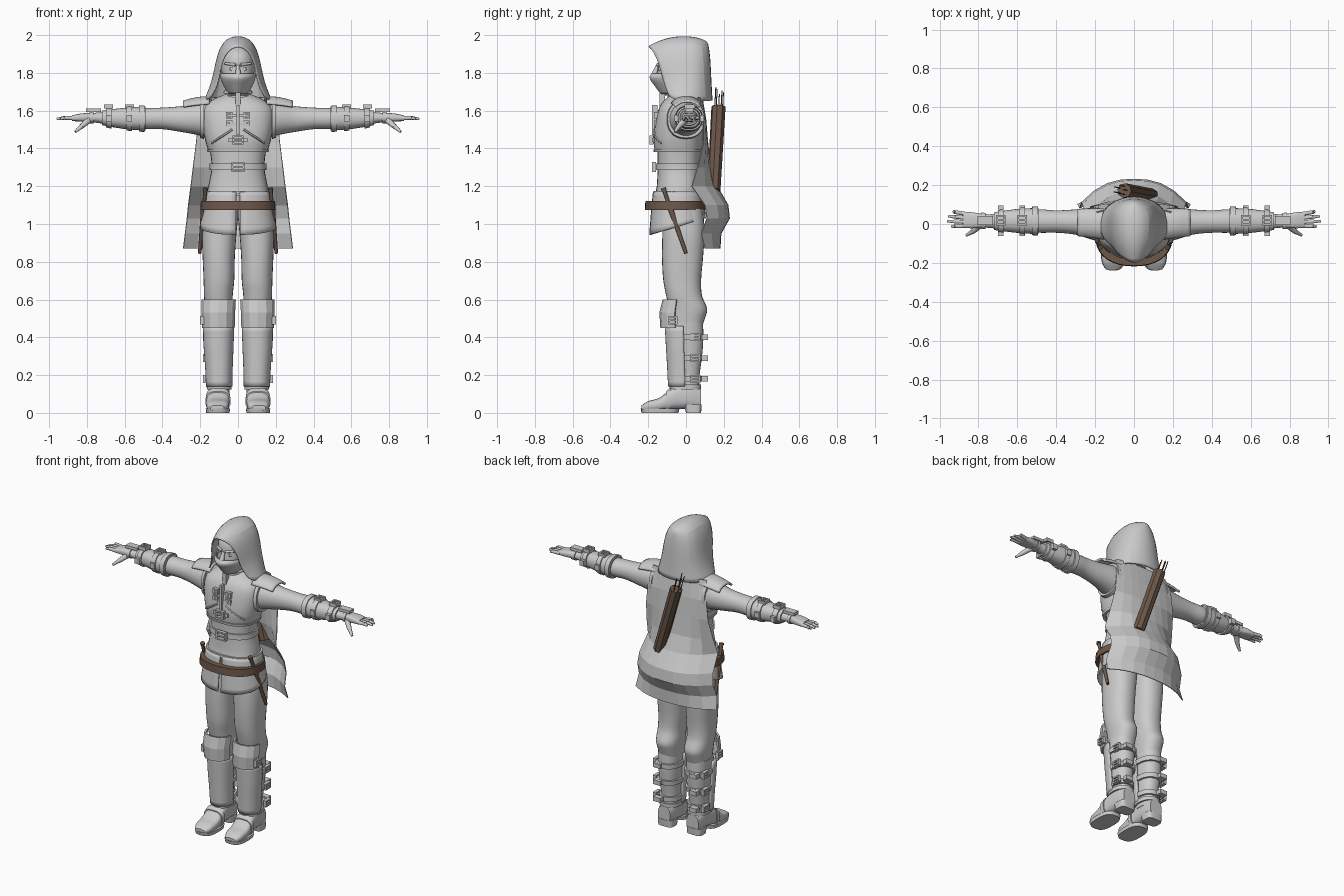
import bpy, bmesh, math
from mathutils import Vector, Matrix

if "Cube" in bpy.data.objects:
    bpy.data.objects.remove(bpy.data.objects["Cube"])


def material(name, rgb):
    m = bpy.data.materials.new(name)
    m.use_nodes = True
    m.diffuse_color = (*rgb, 1)
    m.node_tree.nodes["Principled BSDF"].inputs["Base Color"].default_value = (*rgb, 1)
    return m


GREY = material("plain grey", (.6, .6, .6))
BROWN = material("leather brown", (.15, .095, .065))
PLACE = {"x": lambda t, a, b: (t, a, b), "y": lambda t, a, b: (a, t, b), "z": lambda t, a, b: (a, b, t)}
smooth_parts = []


def finish(name, bm, mat, mirror=False, thick=0, subdiv=0, smooth=True):
    bmesh.ops.recalc_face_normals(bm, faces=bm.faces)
    me = bpy.data.meshes.new(name)
    bm.to_mesh(me)
    bm.free()
    me.materials.append(mat)
    ob = bpy.data.objects.new(name, me)
    bpy.context.collection.objects.link(ob)
    if mirror:
        ob.modifiers.new("Mirror", "MIRROR")
    if subdiv:
        ob.modifiers.new("Subdivision", "SUBSURF").levels = subdiv
        ob.modifiers["Subdivision"].render_levels = subdiv
    if thick:
        mod = ob.modifiers.new("Solidify", "SOLIDIFY")
        mod.thickness, mod.offset = thick, 0
    if smooth:
        smooth_parts.append(ob)
    return ob


def sample(rows, t):
    """Smoothly interpolated section bounds at position t."""
    i = max(k for k in range(len(rows) - 1) if k == 0 or rows[k][0] <= t)
    def slope(k, c):
        lo, hi = rows[max(k - 1, 0)], rows[min(k + 1, len(rows) - 1)]
        return (hi[c] - lo[c]) / (hi[0] - lo[0])
    p, q = rows[i], rows[i + 1]
    d = q[0] - p[0]
    u = (t - p[0]) / d
    out = [t]
    for c in range(1, 5):
        e = u * u * (3 - 2 * u)
        out.append(p[c] * (1 - e) + q[c] * e + d * (u * (1 - u) ** 2 * slope(i, c) - u * u * (1 - u) * slope(i + 1, c)))
    return out


def loft(name, axis, rows, mat=GREY, n=28, power=2.3, arc=None, fine=4, tweak=None, **kw):
    """Skin through rounded sections, each row being (position, min a, max a, min b, max b)."""
    bm = bmesh.new()
    ts = [p[0] + (q[0] - p[0]) * k / fine for p, q in zip(rows, rows[1:]) for k in range(fine)] + [rows[-1][0]]
    start, end = arc or (0, 360)
    count = n + 1 if arc else n
    rings = []
    for t in ts:
        _, a0, a1, b0, b1 = sample(rows, t)
        ring = []
        for k in range(count):
            th = math.radians(start + (end - start) * k / n)
            c, s = [math.copysign(abs(v) ** (2 / power), v) for v in (math.cos(th), math.sin(th))]
            co = Vector(PLACE[axis](t, (a0 + a1 + (a1 - a0) * c) / 2, (b0 + b1 + (b1 - b0) * s) / 2))
            ring.append(bm.verts.new(tweak(co) if tweak else co))
        rings.append(ring)
    for r, q in zip(rings, rings[1:]):
        for k in range(n):
            j = (k + 1) % count
            bm.faces.new((r[k], r[j], q[j], q[k]))
    if not arc:
        bm.faces.new(rings[0])
        bm.faces.new(rings[-1])
    return finish(name, bm, mat, **kw)


def band(name, axis, rows, t0, t1, grow, **kw):
    """A strap or cuff that follows a lofted body."""
    cuts = [sample(rows, t) for t in (t0, (t0 + t1) / 2, t1)]
    return loft(name, axis, [(t, a - grow, b + grow, c - grow, d + grow) for t, a, b, c, d in cuts], fine=2, **kw)


def rod(name, p, q, r1, r2, mat=GREY, n=10, **kw):
    bm = bmesh.new()
    p, q = Vector(p), Vector(q)
    turn = (q - p).to_track_quat("Z", "Y").to_matrix().to_4x4()
    bmesh.ops.create_cone(bm, cap_ends=True, segments=n, radius1=r1, radius2=r2, depth=(q - p).length,
                          matrix=Matrix.Translation((p + q) / 2) @ turn)
    return finish(name, bm, mat, **kw)


def blocks(name, axis, t, depth, bars, mat=GREY, **kw):
    """Flat blocks (a, b, size a, size b) facing along an axis."""
    bm = bmesh.new()
    for a, b, sa, sb in bars:
        bmesh.ops.create_cube(bm, size=1, matrix=Matrix.Translation(PLACE[axis](t, a, b))
                              @ Matrix.Diagonal((*PLACE[axis](depth, sa, sb), 1)))
    return finish(name, bm, mat, smooth=False, **kw)


def buckle(name, axis, t, a, b, w, h, **kw):
    e = .009
    bars = [(a + s * w / 2, b, e, h + e) for s in (-1, 1)] + [(a, b + s * h / 2, w, e) for s in (-1, 1)]
    return blocks(name, axis, t, .022, bars + [(a, b, w, e)], **kw)


def wide(*rows):
    return [(z, -w, w, f, b) for z, w, f, b in rows]


# Torso, waist wrap and skirt
JACKET = wide((1.38, .155, -.165, .085), (1.45, .175, -.172, .09), (1.55, .19, -.16, .095),
              (1.62, .18, -.14, .095), (1.66, .13, -.11, .085), (1.69, .06, -.07, .06))
WAIST = wide((1.15, .165, -.165, .085), (1.2, .157, -.155, .08), (1.3, .14, -.15, .075), (1.4, .15, -.15, .08))
SKIRT = wide((1.0, .197, -.19, .1), (1.08, .182, -.18, .095), (1.17, .168, -.17, .09))
loft("jacket", "z", JACKET, power=2.5, n=36)
loft("waist_wrap", "z", WAIST, power=2.4)


def hem(co):
    co.z += .3 * co.y * max(0, 1.1 - co.z) / .1
    return co


loft("skirt", "z", SKIRT, tweak=hem, arc=(-88, 268), thick=.01, n=36)
band("waist_strap", "z", WAIST, 1.285, 1.32, .01)
band("jacket_hem", "z", JACKET, 1.38, 1.395, .006, power=2.5)
band("hip_hem", "z", WAIST, 1.16, 1.175, .012)
loft("belt", "z", wide((1.075, .2, -.218, .105), (1.122, .196, -.215, .102)), BROWN, fine=1, n=36)

# Chest fastenings
buckle("waist_buckle", "y", -.17, 0, 1.302, .06, .045)
buckle("chest_buckle", "y", -.182, 0, 1.445, .05, .04)
blocks("chest_strap", "y", -.165, .03, [(0, 1.445, .1, .022), (0, 1.55, .014, .16)])
blocks("collar_strap", "y", -.125, .03, [(0, 1.65, .024, .09)])
for z in (1.53, 1.575):
    buckle("clasp", "y", -.158, .046, z, .026, .026, mirror=True)
blocks("clasp_straps", "y", -.155, .02, [(0, z, .1, .01) for z in (1.53, 1.575)])
for k in range(5):
    ends = []
    for x in (.03 + .022 * k, .052 + .022 * k):
        z = 1.5 - (x - .03) * .65
        _, a, w, f, b = sample(JACKET, z)
        ends.append((x, (f + b) / 2 - (b - f) / 2 * (1 - (x / w) ** 2.5) ** .4, z))
    rod("chest_seam", *ends, .006, .006, n=6, mirror=True)

# Head, mask and neck
HEAD = wide((1.68, .04, -.11, .05), (1.71, .06, -.14, .06), (1.76, .08, -.155, .07), (1.83, .088, -.15, .085),
            (1.9, .078, -.135, .085), (1.95, .035, -.07, .05))
loft("head", "z", HEAD, power=2.1)
loft("face_mask", "z", wide((1.69, .05, -.132, .03), (1.735, .075, -.165, .04), (1.775, .09, -.19, .05),
                            (1.795, .092, -.175, .05)), arc=(180, 360), power=1.75, thick=.006)
rod("nose", (0, -.172, 1.78), (0, -.15, 1.84), .018, .008)
rod("brow", (.012, -.15, 1.842), (.068, -.122, 1.85), .009, .006, mirror=True)
rod("eye", (.035, -.146, 1.82), (.035, -.135, 1.82), .008, .012, mirror=True)
loft("neck", "z", wide((1.62, .085, -.09, .07), (1.68, .066, -.085, .06), (1.73, .06, -.08, .055)))
for z in (1.665, 1.69):
    loft("collar_ring", "z", wide((z, .078, -.1, .07), (z + .016, .074, -.096, .065)), fine=1)

# Hood, half of it as arches running from the opening to the back seam
ARCHES = [
    [(0, -.21, 1.95), (.06, -.17, 1.915), (.093, -.14, 1.84), (.1, -.12, 1.76), (.14, -.09, 1.665)],
    [(0, -.12, 1.99), (.075, -.11, 1.96), (.11, -.08, 1.86), (.125, -.06, 1.76), (.178, -.04, 1.655)],
    [(0, -.01, 2.005), (.085, 0, 1.975), (.12, .01, 1.86), (.138, .02, 1.76), (.178, .03, 1.65)],
    [(0, .08, 1.99), (.08, .085, 1.96), (.105, .1, 1.86), (.115, .1, 1.76), (.13, .11, 1.65)],
    [(0, .12, 1.965), (0, .135, 1.93), (0, .14, 1.85), (0, .145, 1.76), (0, .15, 1.655)]]


def sheet(name, grid, **kw):
    bm = bmesh.new()
    vs = [[bm.verts.new(p) for p in row] for row in grid]
    for r, q in zip(vs, vs[1:]):
        for k in range(len(r) - 1):
            bm.faces.new((r[k], r[k + 1], q[k + 1], q[k]))
    return finish(name, bm, GREY, **kw)


sheet("hood", ARCHES, mirror=True, subdiv=2, thick=.008)

# Faceted cape: height, half width, middle depth, edge depth
CAPE = [(1.67, .19, .085, .06), (1.55, .21, .105, .09), (1.43, .222, .115, .09), (1.3, .238, .13, .06),
        (1.2, .25, .165, .03), (1.1, .263, .222, .1), (1.03, .27, .23, .11), (.95, .28, .185, .08), (.87, .29, .18, .1)]
sheet("cape", [[(w * k / 4, mid + (edge - mid) * abs(k / 4) ** 2.5, z) for k in range(-4, 5)]
               for z, w, mid, edge in CAPE], thick=.005, smooth=False)

# Quiver and arrows
top, bottom = Vector((-.05, .172, 1.62)), Vector((.09, .147, 1.18))
rod("quiver", bottom, top, .036, .038, BROWN, n=8, smooth=False)
for k in range(5):
    start = top + Vector((.022 * math.cos(k * 1.26), .022 * math.sin(k * 1.26), -.02))
    rod("arrow", start, start + (top - bottom) * (.2 + .02 * k), .003, .003, BROWN, n=5, smooth=False)

# Arms, shoulder pads and bracers
ARM = [(.12, -.1, .09, 1.44, 1.65), (.2, -.085, .085, 1.468, 1.642), (.3, -.055, .075, 1.487, 1.624),
       (.4, -.045, .07, 1.502, 1.616), (.48, -.045, .075, 1.502, 1.614), (.56, -.04, .072, 1.507, 1.61),
       (.66, -.033, .063, 1.518, 1.602), (.74, -.02, .05, 1.535, 1.59), (.8, -.02, .055, 1.54, 1.588)]
loft("arm", "x", ARM, mirror=True, power=2.1)
band("shoulder_cuff", "x", ARM, .18, .2, .012, mirror=True)
loft("shoulder_pad", "x", [(.15, -.09, .09, 1.48, 1.672), (.22, -.08, .09, 1.48, 1.665), (.29, -.07, .085, 1.5, 1.648)],
     arc=(35, 145), n=12, thick=.012, mirror=True)
band("bracer", "x", ARM, .49, .72, .008, mirror=True)
for x in (.495, .56, .67):
    band("bracer_strap", "x", ARM, x, x + .03, .015, mirror=True)
for x in (.575, .685):
    buckle("bracer_buckle", "z", 1.622, x, .02, .04, .045, mirror=True)
    blocks("bracer_stud", "y", -.052, .02, [(x, 1.56, .03, .035)], mirror=True)
    blocks("bracer_stud_back", "y", .085, .02, [(x, 1.56, .03, .035)], mirror=True)
blocks("hand_guard", "z", 1.603, .018, [(.765, .018, .08, .045)], mirror=True)
band("wrist_strap", "x", ARM, .765, .785, .006, mirror=True)

# Hands
loft("palm", "x", [(.78, -.018, .05, 1.54, 1.588), (.83, -.022, .06, 1.542, 1.585), (.88, -.02, .062, 1.545, 1.575)],
     mirror=True, power=3)
for k, tip in enumerate((.94, .96, .955, .93)):
    y = -.01 + .021 * k
    knuckle = (.92, y * 1.15, 1.562)
    rod("finger_base", (.87, y, 1.56), knuckle, .011, .01, mirror=True)
    rod("finger_tip", knuckle, (tip, y * 1.25, 1.556), .01, .006, mirror=True)
rod("thumb_base", (.79, -.005, 1.55), (.83, -.04, 1.515), .018, .013, mirror=True)
rod("thumb_tip", (.828, -.038, 1.517), (.862, -.058, 1.488), .013, .007, mirror=True)

# Legs
LEG = [(.44, .035, .165, -.07, .08), (.5, .03, .17, -.085, .1), (.55, .028, .175, -.09, .112), (.62, .028, .18, -.105, .085),
       (.7, .02, .182, -.12, .08), (.82, .017, .187, -.127, .09), (.95, .008, .19, -.125, .098), (1.08, -.005, .175, -.12, .09)]
SHIN = [(.1, .045, .155, -.075, .07), (.2, .043, .157, -.08, .072), (.3, .04, .165, -.085, .085),
        (.4, .035, .17, -.092, .092), (.48, .033, .172, -.095, .09)]
loft("leg", "z", LEG, mirror=True)
loft("boot_shaft", "z", SHIN, mirror=True)
guard = [(z, a - .008, b + .008, f - .012, .08) for z, a, b, f, _ in SHIN]
loft("shin_guard", "z", [sample(guard, z) for z in (.14, .24, .34, .46)], arc=(180, 360), thick=.012, mirror=True)
loft("knee_guard", "z", [(.45, .022, .185, -.13, .06), (.53, .02, .19, -.135, .06), (.6, .016, .19, -.118, .06)],
     arc=(190, 350), n=6, fine=1, thick=.012, mirror=True, smooth=False)
for z in (.165, .275, .385):
    band("shin_strap", "z", SHIN, z, z + .03, .012, mirror=True)
    buckle("shin_buckle", "x", .174, .05, z + .015, .045, .032, mirror=True)
    blocks("strap_end", "y", .1, .035, [(.13, z + .015, .05, .028)], mirror=True)
buckle("knee_buckle", "x", .19, -.07, .49, .04, .035, mirror=True)
band("ankle_cuff", "z", SHIN, .125, .15, .01, mirror=True)

# Boots
FOOT = [(-.235, .075, .145, .012, .04), (-.2, .052, .163, .01, .062), (-.14, .046, .168, .01, .08),
        (-.09, .046, .165, .015, .12), (-.04, .048, .16, .02, .15), (.03, .05, .155, .02, .16), (.08, .06, .145, .02, .13)]
loft("foot", "y", FOOT, mirror=True, power=2.8)
band("foot_strap", "y", FOOT, -.105, -.08, .006, mirror=True, power=2.8)
loft("sole", "z", [(0, .045, .168, -.235, -.04), (.022, .042, .171, -.24, -.035)], fine=1, mirror=True, power=2.8)
loft("heel", "z", [(0, .052, .155, .0, .08), (.045, .05, .157, -.01, .083)], fine=1, mirror=True, power=4)

# Sheathed daggers
hilt, point = Vector((.172, -.12, 1.19)), Vector((.203, 0, .845))
neck = hilt.lerp(point, .28)
rod("dagger_grip", hilt, neck, .011, .009, BROWN, mirror=True)
rod("dagger_pommel", hilt, hilt.lerp(point, .04), .014, .014, BROWN, mirror=True)
rod("dagger_guard", neck - Vector((0, .025, .008)), neck + Vector((0, .025, .008)), .007, .007, BROWN, mirror=True)
rod("dagger_sheath", neck, point, .015, .009, BROWN, mirror=True)

bpy.ops.object.select_all(action="DESELECT")
for ob in smooth_parts:
    ob.select_set(True)
bpy.context.view_layer.objects.active = smooth_parts[0]
bpy.ops.object.shade_smooth_by_angle(angle=math.radians(40))
